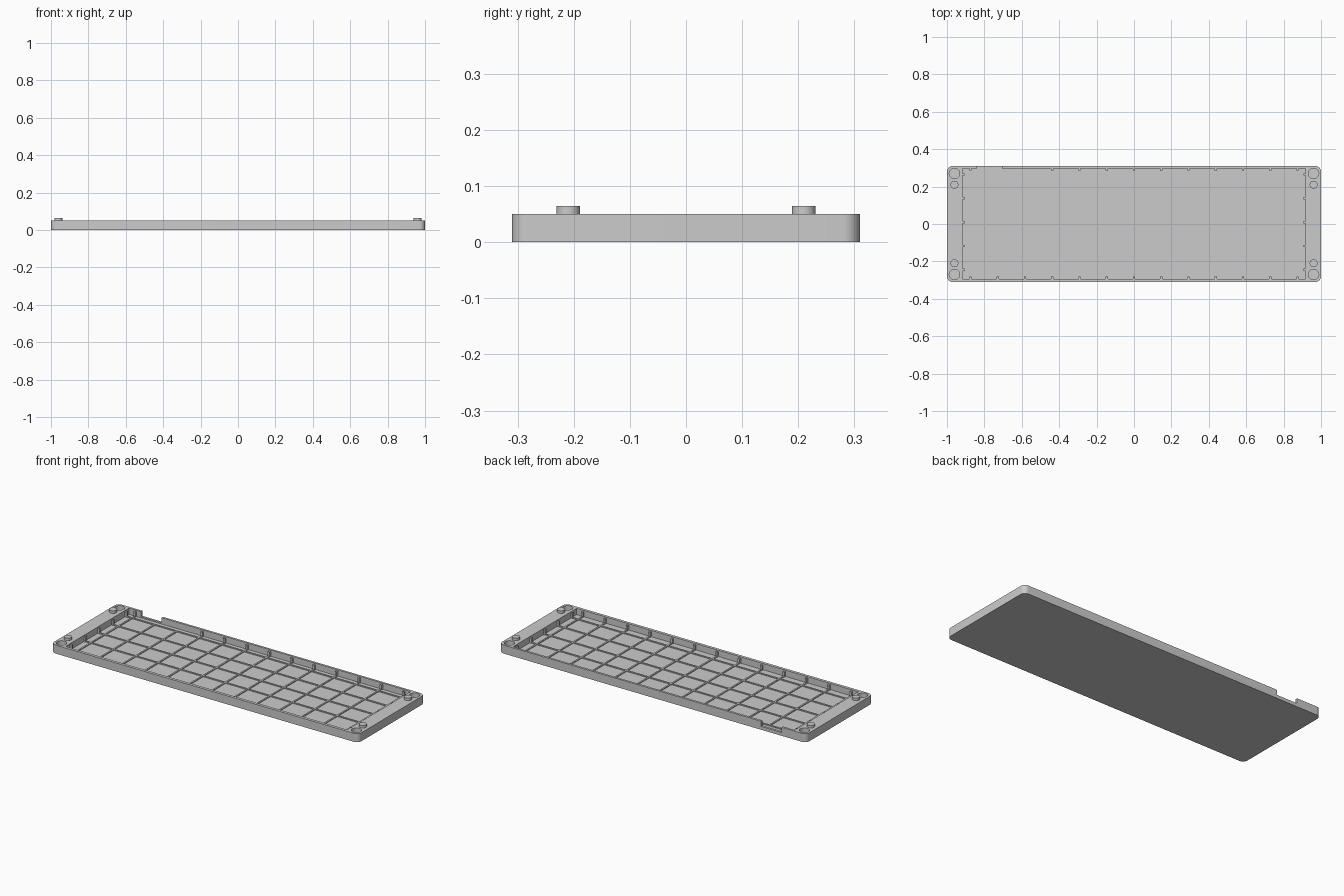
import bpy, bmesh, math
from mathutils import Matrix

if "Cube" in bpy.data.objects:
    bpy.data.objects.remove(bpy.data.objects["Cube"], do_unlink=True)

grey = bpy.data.materials.new("plain grey")
grey.use_nodes = True
colour = (0.6, 0.6, 0.6, 1)
grey.diffuse_color = colour
grey.node_tree.nodes["Principled BSDF"].inputs["Base Color"].default_value = colour

HEIGHT, FLOOR, RIB_TOP = 0.05, 0.013, 0.043
LEFT, RIGHT, FRONT, BACK = -0.917, 0.917, -0.293, 0.297
RIB_W, RIB_D = 0.012, 0.012          # wall rib width and projection
LINE_W, LINE_H = 0.009, 0.005        # floor ridge width and height


def finish(bm, name):
    mesh = bpy.data.meshes.new(name)
    bmesh.ops.recalc_face_normals(bm, faces=bm.faces)
    bm.to_mesh(mesh)
    bm.free()
    mesh.materials.append(grey)
    obj = bpy.data.objects.new(name, mesh)
    bpy.context.collection.objects.link(obj)
    return obj


def add_box(bm, x0, x1, y0, y1, z0, z1):
    place = Matrix.Translation(((x0 + x1) / 2, (y0 + y1) / 2, (z0 + z1) / 2))
    size = Matrix.Diagonal((x1 - x0, y1 - y0, z1 - z0, 1))
    return bmesh.ops.create_cube(bm, size=1, matrix=place @ size)["verts"]


def box(name, *bounds):
    bm = bmesh.new()
    add_box(bm, *bounds)
    return finish(bm, name)


def cylinder(name, x, y, radius, z0, z1):
    bm = bmesh.new()
    bmesh.ops.create_cone(bm, cap_ends=True, segments=40, radius1=radius,
                          radius2=radius, depth=z1 - z0,
                          matrix=Matrix.Translation((x, y, (z0 + z1) / 2)))
    return finish(bm, name)


def smooth(obj):
    bpy.ops.object.select_all(action="DESELECT")
    obj.select_set(True)
    bpy.context.view_layer.objects.active = obj
    bpy.ops.object.shade_smooth_by_angle(angle=math.radians(30))


# Tray body with rounded upright corners
bm = bmesh.new()
add_box(bm, -1, 1, -0.31, 0.31, 0, HEIGHT)
upright = [e for e in bm.edges if abs(e.verts[0].co.z - e.verts[1].co.z) > 0.01]
bmesh.ops.bevel(bm, geom=upright, offset=0.03, segments=10, profile=0.5,
                affect="EDGES")
tray = finish(bm, "tray")

# Cavity, cable notch and corner sockets cut from the body
cutters = [box("cavity_cutter", LEFT, RIGHT, FRONT, BACK, FLOOR, 0.1),
           box("notch_cutter", -0.84, -0.705, 0.28, 0.35, 0.02, 0.1)]
corners = [(sx, sy) for sx in (-1, 1) for sy in (-1, 1)]
for sx, sy in corners:
    cutters.append(cylinder("socket_cutter", sx * 0.96, sy * 0.27, 0.028, 0.02, 0.1))
for cutter in cutters:
    cutter.hide_render = True
    mod = tray.modifiers.new("cut", "BOOLEAN")
    mod.operation, mod.solver, mod.object = "DIFFERENCE", "EXACT", cutter
bpy.context.view_layer.update()
graph = bpy.context.evaluated_depsgraph_get()
cut_mesh = bpy.data.meshes.new_from_object(tray.evaluated_get(graph))
tray.modifiers.clear()
tray.data = cut_mesh
for cutter in cutters:
    bpy.data.objects.remove(cutter, do_unlink=True)
smooth(tray)

# Round pegs beside the sockets
for sx, sy in corners:
    name = ("back" if sy > 0 else "front") + ("_left" if sx > 0 else "_right") + "_peg"
    smooth(cylinder(name, sx * 0.96, sy * 0.21, 0.021, HEIGHT - 0.01, 0.065))

# Wall ribs and the low ridges joining them across the floor
columns = [0.1457 * i for i in range(-6, 7)]
rows = [0.01 + 0.1275 * i for i in range(-2, 3)]
ribs, ridges = bmesh.new(), bmesh.new()
h, w = RIB_W / 2, LINE_W / 2
low, high = FLOOR - 0.002, FLOOR + LINE_H
for i, x in enumerate(columns):
    near_notch = i in (1, 2)
    add_box(ribs, x - h, x + h, FRONT - 0.003, FRONT + RIB_D, low, RIB_TOP)
    if not near_notch:
        add_box(ribs, x - h, x + h, BACK - RIB_D, BACK + 0.003, low, RIB_TOP)
    add_box(ridges, x - w, x + w, FRONT, rows[-1] if near_notch else BACK, low, high)
for y in rows:
    add_box(ribs, LEFT - 0.003, LEFT + RIB_D, y - h, y + h, low, RIB_TOP)
    add_box(ribs, RIGHT - RIB_D, RIGHT + 0.003, y - h, y + h, low, RIB_TOP)
    add_box(ridges, LEFT, RIGHT, y - w, y + w, low, high)
finish(ribs, "wall_ribs")
finish(ridges, "floor_ridges")
